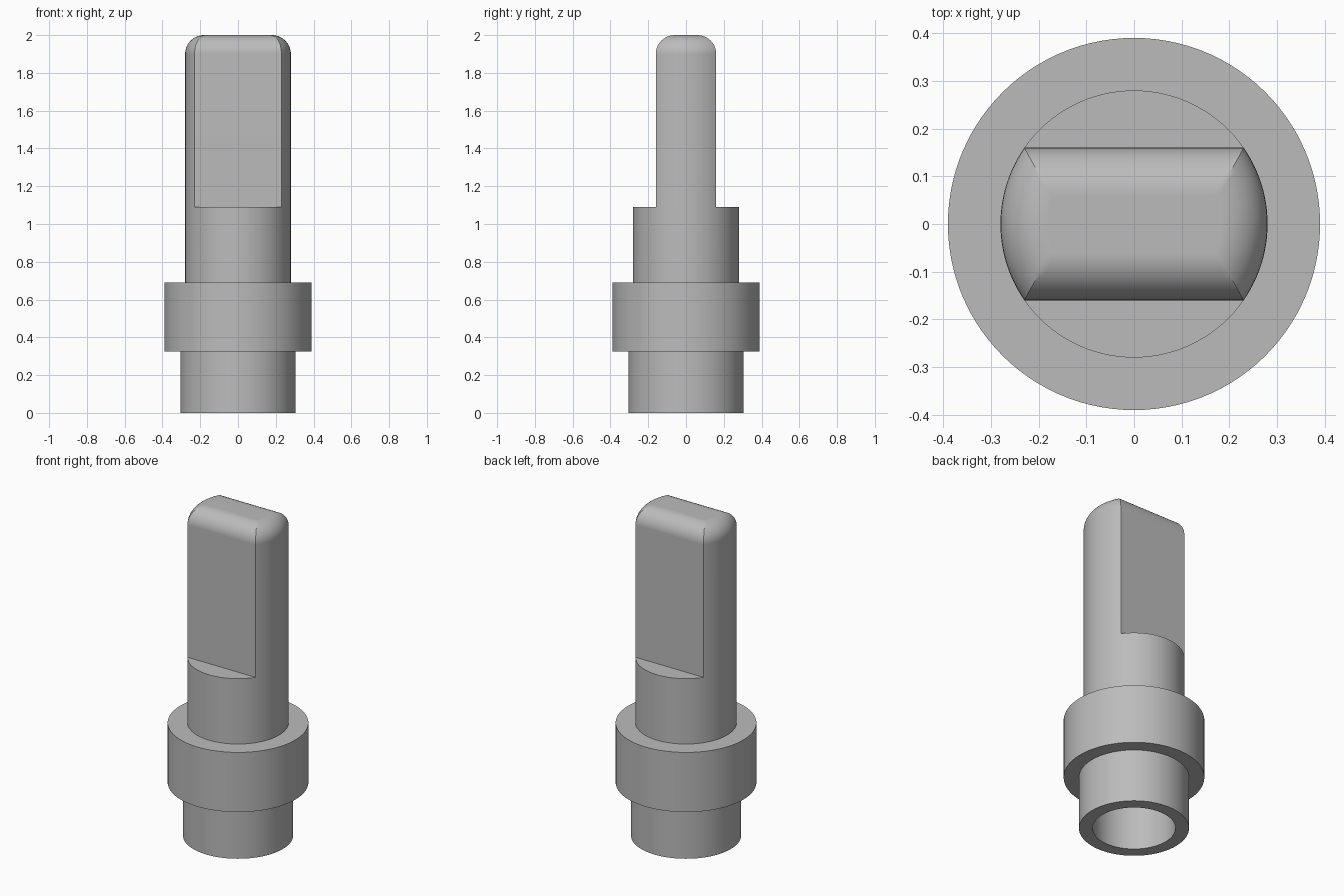
import bpy, bmesh
from math import asin, sin, cos, pi, sqrt

cube = bpy.data.objects.get("Cube")
if cube:
    bpy.data.objects.remove(cube, do_unlink=True)

SHAFT_R, HALF_THICK = 0.28, 0.16     # round shaft and flattened blade
FILLET, TOP, SHOULDER = 0.10, 2.0, 1.09
END_STEPS, FLAT_STEPS, FILLET_STEPS = 24, 32, 10
CORNER = asin(HALF_THICK / SHAFT_R)


def ring_points(radius, half_y=None):
    """Full circle, or a circle flattened at y = +-half_y."""
    corner = asin(half_y / radius) if half_y else CORNER
    half = []
    for i in range(END_STEPS):                       # rounded end
        a = -corner + 2 * corner * i / END_STEPS
        half.append((radius * cos(a), radius * sin(a)))
    for i in range(FLAT_STEPS):                      # flat or round side
        t = i / FLAT_STEPS
        if half_y:
            half.append((radius * cos(corner) * (1 - 2 * t), half_y))
        else:
            a = corner + (pi - 2 * corner) * t
            half.append((radius * cos(a), radius * sin(a)))
    return half + [(-x, -y) for x, y in half]


# Bore, spigot, collar and shaft as (radius, height)
turned = [(0.23, 0.66), (0.23, 0), (0.305, 0), (0.305, 0.325),
          (0.39, 0.325), (0.39, 0.69), (SHAFT_R, 0.69), (SHAFT_R, SHOULDER)]
sections = [(ring_points(r), z) for r, z in turned]

# Flattened blade with a rounded tip
sections.append((ring_points(SHAFT_R, HALF_THICK), SHOULDER))
for i in range(FILLET_STEPS + 1):
    a = pi / 2 * i / FILLET_STEPS
    inset = FILLET * (1 - cos(a))
    sections.append((ring_points(SHAFT_R - inset, HALF_THICK - inset),
                     TOP - FILLET + FILLET * sin(a)))

# Skin the sections into one solid
bm = bmesh.new()
rings = [[bm.verts.new((x, y, z)) for x, y in pts] for pts, z in sections]
count = len(rings[0])
for low, high in zip(rings, rings[1:]):
    for i in range(count):
        j = (i + 1) % count
        bm.faces.new((low[i], low[j], high[j], high[i]))
bm.faces.new(rings[0])
bm.faces.new(rings[-1])
bmesh.ops.remove_doubles(bm, verts=bm.verts, dist=1e-5)
bmesh.ops.recalc_face_normals(bm, faces=bm.faces)
mesh = bpy.data.meshes.new("locating_pin")
bm.to_mesh(mesh)
bm.free()

pin = bpy.data.objects.new("locating_pin", mesh)
bpy.context.collection.objects.link(pin)

# Plain grey metal
grey = bpy.data.materials.new("grey")
grey.use_nodes = True
colour = (0.5, 0.5, 0.5, 1)
grey.diffuse_color = colour
grey.node_tree.nodes["Principled BSDF"].inputs["Base Color"].default_value = colour
mesh.materials.append(grey)

# Smooth curves, crisp edges, flat planes
bpy.ops.object.select_all(action='DESELECT')
pin.select_set(True)
bpy.context.view_layer.objects.active = pin
bpy.ops.object.shade_smooth_by_angle(angle=pi / 6)
weighted = pin.modifiers.new("flat_planes", 'WEIGHTED_NORMAL')
weighted.keep_sharp = True
